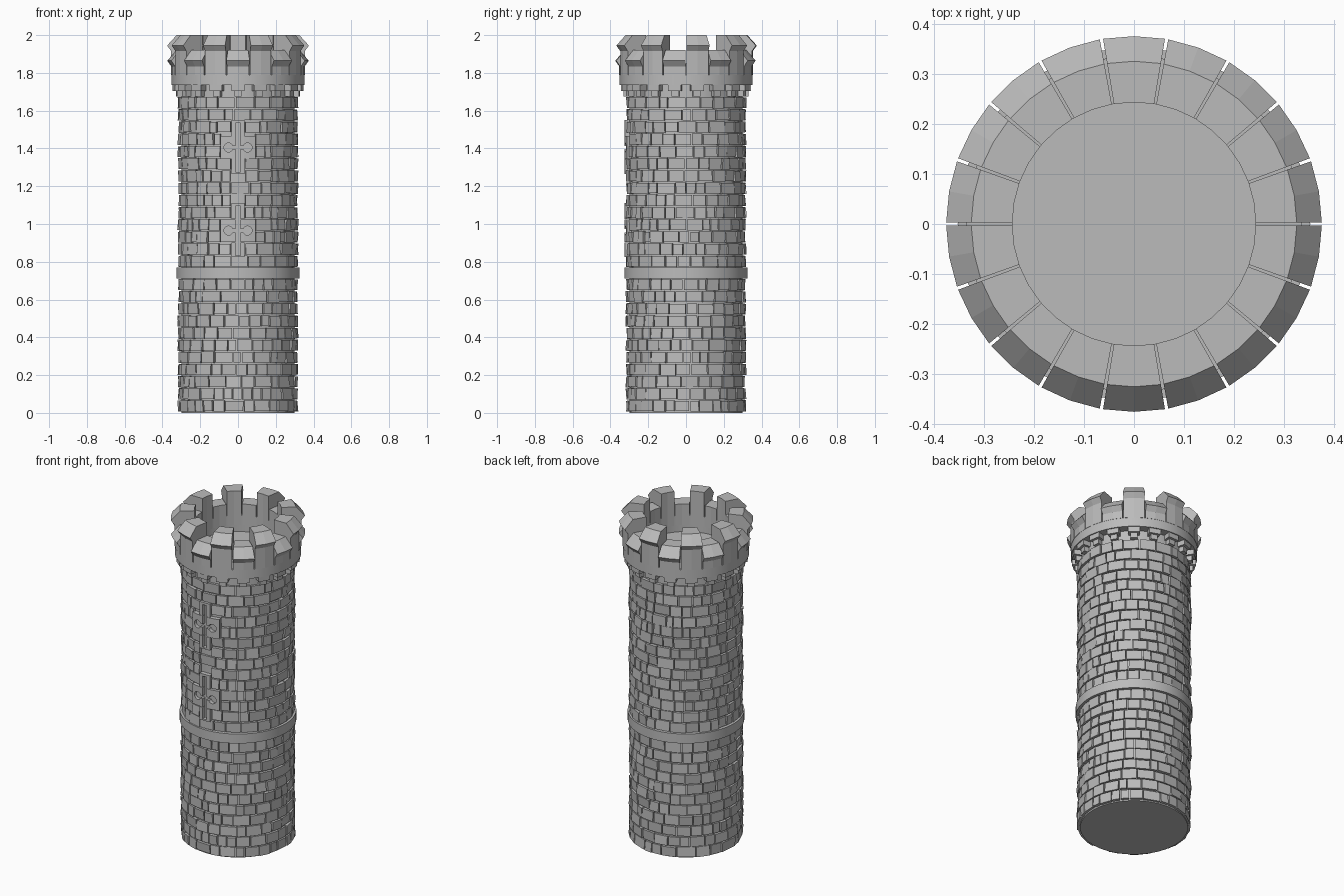
import bpy, bmesh, random
from math import sin, cos, radians, pi
from mathutils import Matrix

random.seed(7)
old = bpy.data.objects.get("Cube")
if old:
    bpy.data.objects.remove(old, do_unlink=True)

stone = bpy.data.materials.new("grey stone")
stone.use_nodes = True
colour = (0.5, 0.5, 0.5, 1)
stone.diffuse_color = colour
stone.node_tree.nodes["Principled BSDF"].inputs["Base Color"].default_value = colour

CORE, FACE = 0.3, 0.316


def finish(bm, name, smooth=False):
    bmesh.ops.recalc_face_normals(bm, faces=bm.faces)
    mesh = bpy.data.meshes.new(name)
    bm.to_mesh(mesh)
    bm.free()
    mesh.materials.append(stone)
    obj = bpy.data.objects.new(name, mesh)
    bpy.context.collection.objects.link(obj)
    if smooth:
        bpy.ops.object.select_all(action="DESELECT")
        obj.select_set(True)
        bpy.context.view_layer.objects.active = obj
        bpy.ops.object.shade_smooth_by_angle(angle=radians(30))
    return obj


def sweep(bm, profile, a0, a1, steps=1, closed=False):
    """Turn a closed (radius, z) profile about the axis; angle 0 is the front."""
    count = steps if closed else steps + 1
    loops = []
    for i in range(count):
        a = a0 + (a1 - a0) * i / steps
        loops.append([bm.verts.new((r * sin(a), -r * cos(a), z)) for r, z in profile])
    n = len(profile)
    for i in range(steps):
        p, q = loops[i], loops[(i + 1) % count]
        for j in range(n):
            k = (j + 1) % n
            bm.faces.new((p[j], q[j], q[k], p[k]))
    if not closed:
        bm.faces.new(loops[0])
        bm.faces.new(loops[-1][::-1])


def slab(r0, r1, z0, z1):
    return [(r0, z0), (r1, z0), (r1, z1), (r0, z1)]


def ring(name, profile, sides=72):
    bm = bmesh.new()
    sweep(bm, profile, 0, 2 * pi, sides, closed=True)
    return finish(bm, name, smooth=True)


# Solid core of the tower, its top is the roof floor
bm = bmesh.new()
bmesh.ops.create_cone(bm, cap_ends=True, segments=72, radius1=CORE, radius2=CORE, depth=1.75)
bmesh.ops.translate(bm, verts=bm.verts, vec=(0, 0, 0.875))
finish(bm, "tower_core", smooth=True)

# Plain string course and the parapet ring
ring("string_course", slab(0.29, 0.325, 0.712, 0.77))
ring("parapet_ring", [(0.243, 1.735), (0.352, 1.735), (0.352, 1.79),
                      (0.335, 1.79), (0.335, 1.85), (0.243, 1.85)])

# Arrow slit surrounds: three stacked stones each, wider in the middle
SLITS = (0.965, 1.405)
surround = []
for c in SLITS:
    surround += [(c - 0.14, c - 0.062, 0.034), (c - 0.06, c + 0.06, 0.09),
                 (c + 0.062, c + 0.145, 0.034)]


def clear_angle(z0, z1):
    """Half angle that the bricks of a course leave free at the front."""
    widths = [w for s0, s1, w in surround if s0 < z1 - 0.015 and s1 > z0 + 0.015]
    return (max(widths) + 0.004) / FACE if widths else 0


# Brick courses with random widths
def course(bm, z0, z1):
    free = clear_angle(z0, z1)
    start = free if free else random.uniform(0, 0.3)
    end = 2 * pi - free if free else start + 2 * pi
    sizes = [random.uniform(0.6, 1.45) for _ in range(27)]
    scale = (end - start) / sum(sizes)
    a = start
    for s in sizes:
        b = a + s * scale
        lean = random.uniform(-0.003, 0.003)
        r = FACE + random.uniform(-0.004, 0.004)
        low = z0 + random.uniform(0.001, 0.005)
        high = z1 - random.uniform(0.002, 0.006)
        sweep(bm, [(0.29, low), (r - lean, low), (r + lean, high), (0.29, high)],
              a + random.uniform(0.006, 0.014), b - random.uniform(0.006, 0.014))
        a = b


bm = bmesh.new()
for bottom, top, rows in ((0.005, 0.712, 11), (0.77, 1.675, 14)):
    h = (top - bottom) / rows
    for i in range(rows):
        course(bm, bottom + i * h, bottom + (i + 1) * h)
finish(bm, "wall_bricks")

bm = bmesh.new()
for z0, z1, w in surround:
    sweep(bm, slab(0.285, 0.326, z0, z1), -w / FACE, w / FACE, 6)
frames = finish(bm, "arrow_slit_surrounds")


# Cutters for the slits: upright bar, cross bar and round ends
def cutter(name, x, width, height, round_end=False):
    bm = bmesh.new()
    for c in SLITS:
        if round_end:
            new = bmesh.ops.create_cone(bm, cap_ends=True, segments=20, radius1=width,
                                        radius2=width, depth=0.1)["verts"]
            bmesh.ops.rotate(bm, verts=new, matrix=Matrix.Rotation(pi / 2, 3, "X"))
        else:
            new = bmesh.ops.create_cube(bm, size=1)["verts"]
            bmesh.ops.scale(bm, verts=new, vec=(width, 0.1, height))
        bmesh.ops.translate(bm, verts=new, vec=(x, -0.35, c))
    obj = finish(bm, name)
    obj.hide_render = True
    mod = frames.modifiers.new(name, "BOOLEAN")
    mod.operation = "DIFFERENCE"
    mod.solver = "EXACT"
    mod.object = obj
    return obj


cutters = [cutter("upright_cutter", 0, 0.026, 0.262),
           cutter("crossbar_cutter", 0, 0.1, 0.018),
           cutter("left_round_cutter", 0.05, 0.024, 0, True),
           cutter("right_round_cutter", -0.05, 0.024, 0, True)]

# Bake the cuts into the surrounds and drop the cutters
graph = bpy.context.evaluated_depsgraph_get()
baked = bpy.data.meshes.new_from_object(frames.evaluated_get(graph))
frames.modifiers.clear()
frames.data = baked
for obj in cutters:
    bpy.data.objects.remove(obj, do_unlink=True)

# Stepped corbels under the parapet
bm = bmesh.new()
for k in range(18):
    a = k * pi / 9
    for r, z0, z1, w in ((0.347, 1.705, 1.736, 0.1), (0.331, 1.675, 1.705, 0.06)):
        sweep(bm, slab(0.29, r, z0, z1), a - w, a + w)
finish(bm, "corbels")


# Parapet blocks: low sills and tall merlons in turn, with sloping caps
def parapet_block(bm, a, top):
    half = radians(9.5)
    sweep(bm, [(0.243, 1.79), (0.354, 1.79), (0.354, top - 0.085),
               (0.375, top - 0.055), (0.325, top), (0.243, top)], a - half, a + half, 2)


for name, first, top in (("crenel_sills", 0, 1.92), ("merlons", 1, 2.0)):
    bm = bmesh.new()
    for k in range(first, 18, 2):
        parapet_block(bm, k * pi / 9, top)
    finish(bm, name)
